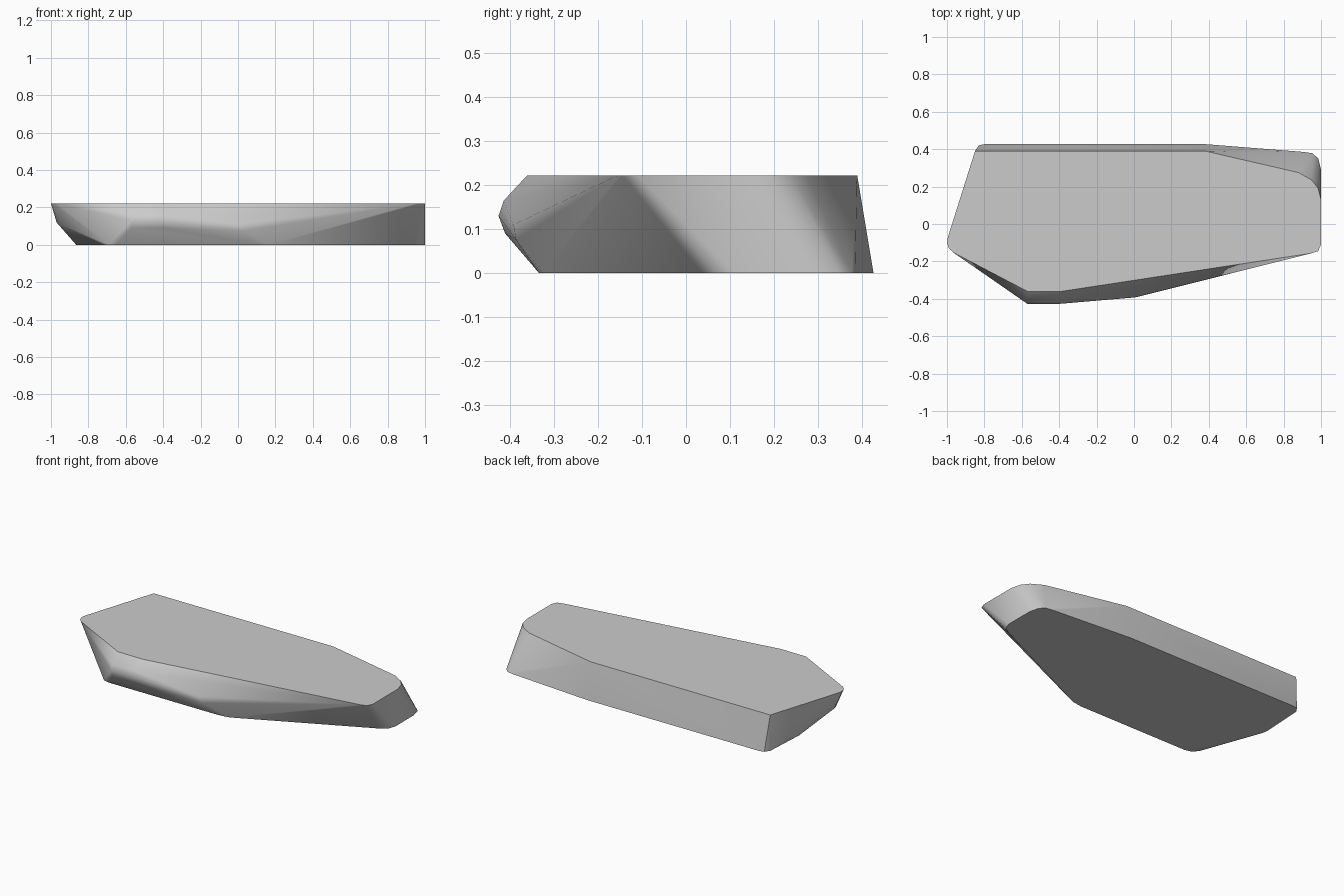
import bpy
import bmesh
from math import radians

cube = bpy.data.objects.get("Cube")
if cube:
    bpy.data.objects.remove(cube, do_unlink=True)

HEIGHT = 0.222

# Outline of the flat top
top = [(-0.85, 0.39), (-0.995, -0.07), (-1.0, -0.10), (-0.99, -0.13), (-0.97, -0.15),
       (-0.57, -0.36), (-0.4, -0.362), (0.95, -0.156), (0.985, -0.145), (1.0, -0.11),
       (1.0, 0.13), (0.985, 0.19), (0.95, 0.235), (0.88, 0.275), (0.38, 0.39)]

# Outline of the flat underside
bottom = [(-0.8, 0.427), (-0.83, 0.42), (-0.85, 0.39), (-0.865, 0.13), (-0.86, 0.09),
          (-0.72, -0.29), (-0.69, -0.325), (-0.65, -0.335), (0.1, -0.335), (0.17, -0.325),
          (0.94, 0.035), (0.985, 0.065), (1.0, 0.11), (1.0, 0.29), (0.985, 0.35),
          (0.955, 0.378), (0.91, 0.385), (0.38, 0.427)]

# Rounded ridge along the front and the pointed end
ridge = [(-0.57, -0.415, 0.165), (-0.57, -0.427, 0.13), (-0.57, -0.412, 0.09),
         (-0.4, -0.415, 0.165), (-0.4, -0.427, 0.13), (-0.4, -0.412, 0.09),
         (0.0, -0.393, 0.11), (0.03, -0.387, 0.075),
         (-0.97, -0.06, 0.12), (-0.95, -0.11, 0.11)]

# Wrap one convex body around the outlines
bm = bmesh.new()
for x, y in top:
    bm.verts.new((x, y, HEIGHT))
for x, y in bottom:
    bm.verts.new((x, y, 0))
for point in ridge:
    bm.verts.new(point)
hull = bmesh.ops.convex_hull(bm, input=bm.verts)
loose = [v for v in bm.verts if not v.link_faces]
bmesh.ops.delete(bm, geom=loose, context='VERTS')
bmesh.ops.dissolve_limit(bm, angle_limit=radians(0.5), verts=bm.verts, edges=bm.edges)
bmesh.ops.recalc_face_normals(bm, faces=bm.faces)

mesh = bpy.data.meshes.new("stone_slab")
bm.to_mesh(mesh)
bm.free()
slab = bpy.data.objects.new("stone_slab", mesh)
bpy.context.collection.objects.link(slab)

# Plain grey stone
grey = bpy.data.materials.new("stone_grey")
grey.use_nodes = True
colour = (0.6, 0.6, 0.6, 1)
grey.diffuse_color = colour
grey.node_tree.nodes["Principled BSDF"].inputs["Base Color"].default_value = colour
mesh.materials.append(grey)

# Smooth sides with crisp rims
bpy.ops.object.select_all(action='DESELECT')
slab.select_set(True)
bpy.context.view_layer.objects.active = slab
bpy.ops.object.shade_smooth_by_angle(angle=radians(42))
